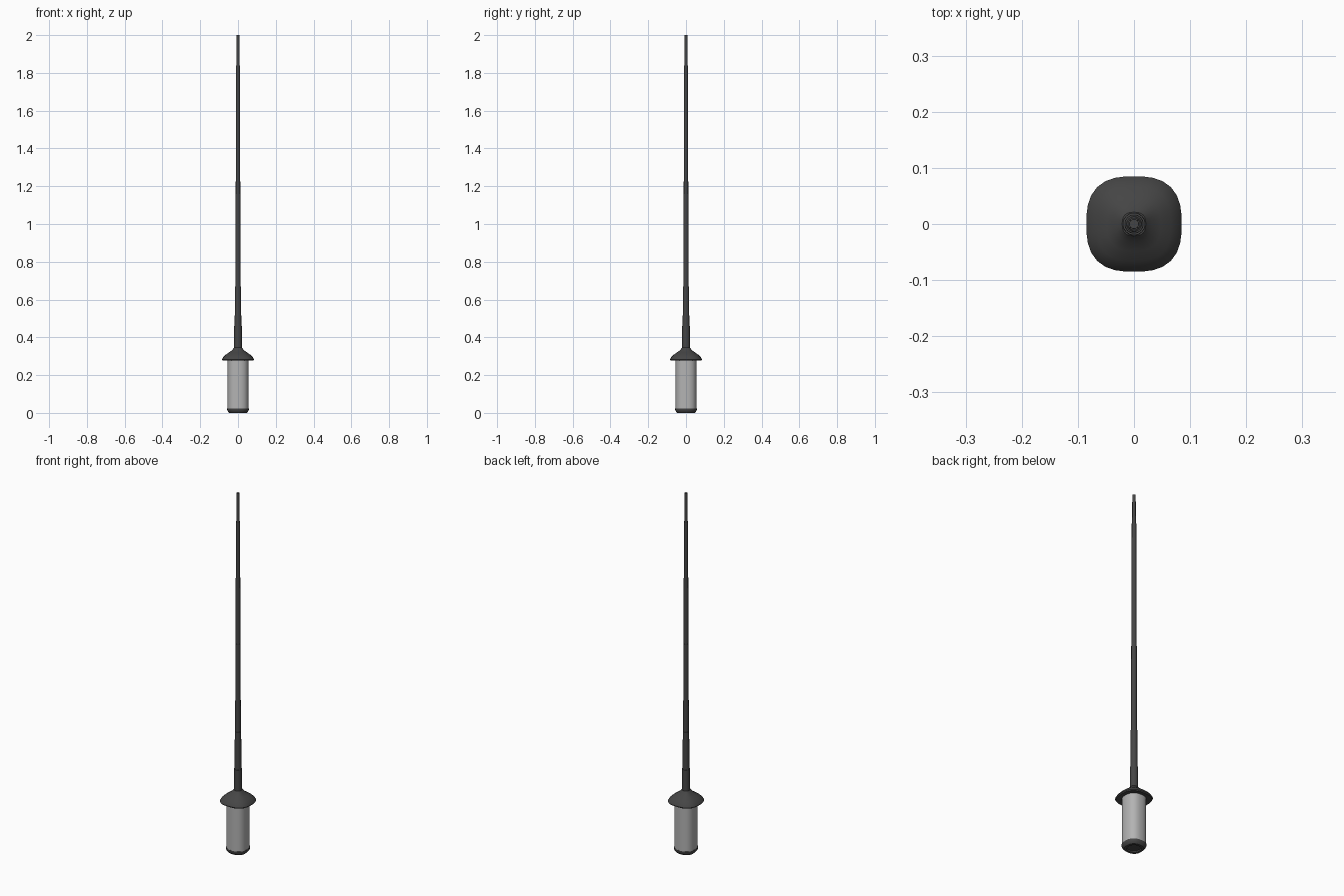
import bpy, bmesh, math

if "Cube" in bpy.data.objects:
    bpy.data.objects.remove(bpy.data.objects["Cube"])


def material(name, v):
    m = bpy.data.materials.new(name)
    m.diffuse_color = (v, v, v, 1)
    m.use_nodes = True
    m.node_tree.nodes["Principled BSDF"].inputs["Base Color"].default_value = m.diffuse_color
    return m


dark = material("dark_grey", 0.06)
light = material("light_grey", 0.45)


def loft(name, profile, mat, n=32, power=2.0, angle=35):
    """Stack superellipse rings given as (radius, z) and cap both ends."""
    bm = bmesh.new()
    rings = []
    for r, z in profile:
        ring = []
        for i in range(n):
            a = 2 * math.pi * i / n
            c, s = math.cos(a), math.sin(a)
            k = r / (abs(c) ** power + abs(s) ** power) ** (1 / power)
            ring.append(bm.verts.new((k * c, k * s, z)))
        rings.append(ring)
    for a, b in zip(rings, rings[1:]):
        for i in range(n):
            j = (i + 1) % n
            bm.faces.new((a[i], a[j], b[j], b[i]))
    bm.faces.new(rings[0][::-1])
    bm.faces.new(rings[-1])
    bmesh.ops.recalc_face_normals(bm, faces=bm.faces)
    me = bpy.data.meshes.new(name)
    bm.to_mesh(me)
    bm.free()
    ob = bpy.data.objects.new(name, me)
    bpy.context.collection.objects.link(ob)
    me.materials.append(mat)
    bpy.ops.object.select_all(action='DESELECT')
    ob.select_set(True)
    bpy.context.view_layer.objects.active = ob
    bpy.ops.object.shade_smooth_by_angle(angle=math.radians(angle))
    return ob


# Bottom cap with a shallow recess underneath
loft("bottom_cap", [(0.032, 0.006), (0.034, 0.0), (0.047, 0.0), (0.054, 0.008),
                    (0.057, 0.016), (0.057, 0.024)], dark, power=2.5)

# Rounded-square grip
loft("grip", [(0.056, 0.02), (0.056, 0.285)], light, power=2.5)

# Flared collar
loft("collar", [(0.056, 0.282), (0.082, 0.278), (0.085, 0.283), (0.079, 0.294),
                (0.066, 0.307), (0.048, 0.320), (0.031, 0.332), (0.021, 0.345)],
     dark, power=2.7)

# Telescoping rod: one stepped section per entry (bottom radius, top radius, z range)
sections = [(0.021, 0.020, 0.335, 0.46), (0.0175, 0.0165, 0.45, 0.67),
            (0.0145, 0.0135, 0.66, 1.16), (0.012, 0.0112, 1.15, 1.84),
            (0.009, 0.0085, 1.83, 2.0)]
for i, (r0, r1, z0, z1) in enumerate(sections):
    loft(f"rod_section_{i + 1}", [(r0, z0), (r1, z1)], dark, n=16)
